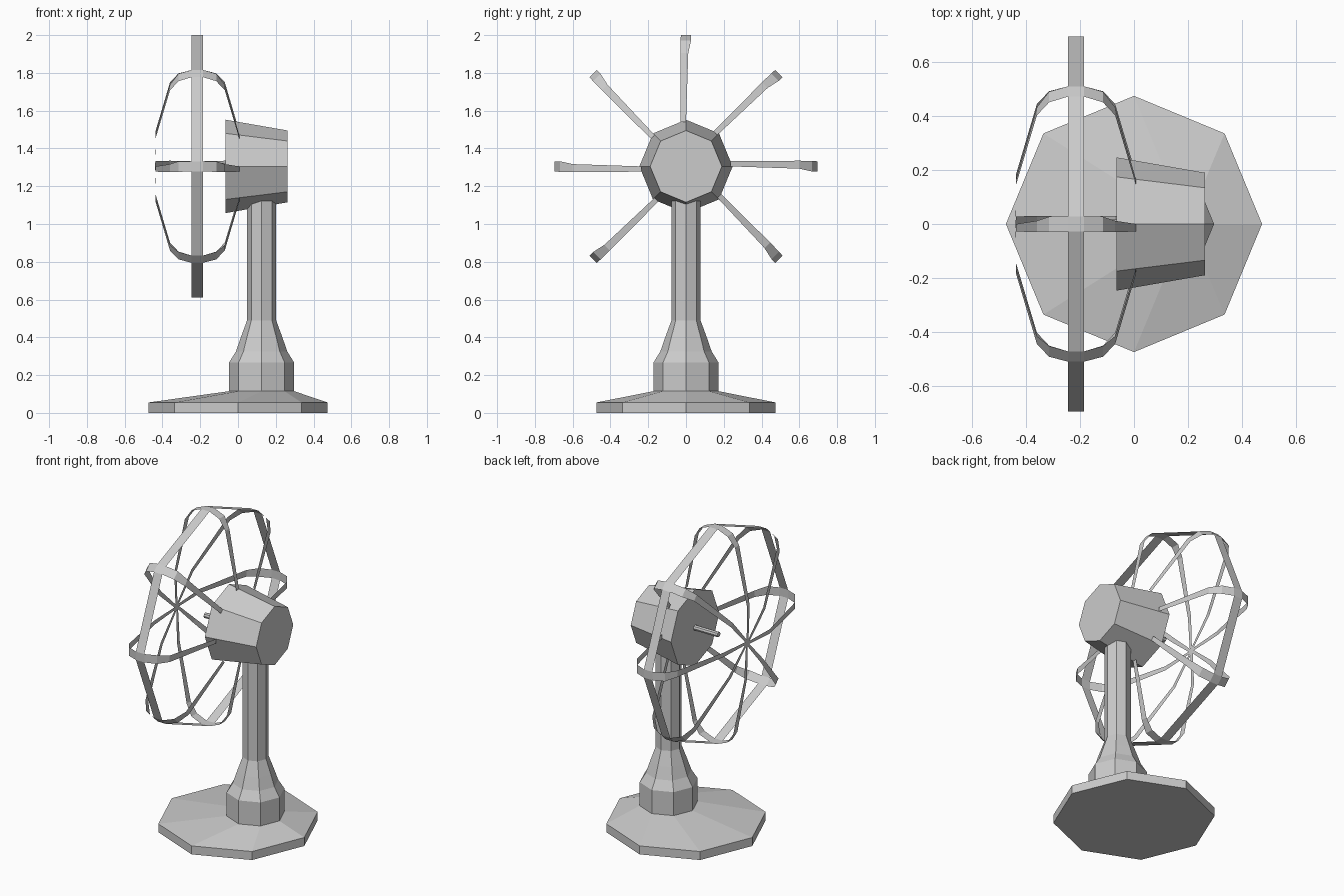
import bpy, bmesh, math
from mathutils import Vector

cube = bpy.data.objects.get("Cube")
if cube:
    bpy.data.objects.remove(cube, do_unlink=True)

grey = bpy.data.materials.new("plain grey")
grey.use_nodes = True
grey.diffuse_color = (0.6, 0.6, 0.6, 1)
grey.node_tree.nodes["Principled BSDF"].inputs["Base Color"].default_value = grey.diffuse_color

SIDES = 8
AXIS_Z = 1.305      # height of the fan axle
CAGE_X = -0.215     # middle of the cage


def finish(bm, name, solid=True):
    if solid:
        bmesh.ops.recalc_face_normals(bm, faces=bm.faces)
    mesh = bpy.data.meshes.new(name)
    bm.to_mesh(mesh)
    bm.free()
    mesh.materials.append(grey)
    obj = bpy.data.objects.new(name, mesh)
    bpy.context.collection.objects.link(obj)
    return obj


def loft(name, rings, axis, sides=SIDES):
    """Closed solid through rings of (centre, radius) around the z or x axis."""
    bm = bmesh.new()
    loops = []
    for centre, radius in rings:
        loop = []
        for i in range(sides):
            a = math.tau * i / sides
            c, s = radius * math.cos(a), radius * math.sin(a)
            offset = (c, s, 0) if axis == "z" else (0, c, s)
            loop.append(bm.verts.new(Vector(centre) + Vector(offset)))
        loops.append(loop)
    for low, high in zip(loops, loops[1:]):
        for i in range(sides):
            j = (i + 1) % sides
            bm.faces.new((low[i], low[j], high[j], high[i]))
    bm.faces.new(loops[0])
    bm.faces.new(loops[-1])
    return finish(bm, name)


# Base plate sloping up to the offset column foot
POLE_X = 0.125
loft("base", [((0, 0, 0), 0.475), ((0, 0, 0.055), 0.475),
              ((POLE_X, 0, 0.115), 0.172)], "z")

# Stepped collar and column
column = [(0.11, 0.172), (0.267, 0.172), (0.325, 0.136),
          (0.4, 0.11), (0.49, 0.077), (1.18, 0.077)]
loft("column", [((POLE_X, 0, z), r) for z, r in column], "z")

# Tapered motor housing and its axle
loft("motor_housing", [((-0.065, 0, AXIS_Z), 0.247), ((0.263, 0, AXIS_Z), 0.19)], "x")
loft("axle", [((-0.235, 0, AXIS_Z), 0.017), ((-0.06, 0, AXIS_Z), 0.017)], "x")

# Wire cage: thin ribs, with half profile of (distance from middle, radius, side edges)
half = [(0.03, 0.695, -0.027, 0.027), (0.1, 0.667, -0.027, 0.029),
        (0.145, 0.6, -0.012, 0.03), (0.222, 0.235, 0, 0.028), (0.224, 0, -0.006, 0.012)]
profile = [(-d, *rest) for d, *rest in reversed(half)] + half[:-1]

bm = bmesh.new()
ends = []
for k in range(SIDES):
    a = math.tau * k / SIDES
    out = Vector((0, math.sin(a), math.cos(a)))
    side = Vector((0, -math.cos(a), math.sin(a)))
    rows = []
    for d, r, low, high in profile:
        point = Vector((CAGE_X + d, 0, AXIS_Z)) + out * r
        rows.append([bm.verts.new(point + side * t) for t in (low, high)])
    for p, q in zip(rows, rows[1:]):
        bm.faces.new((p[0], p[1], q[1], q[0]))
    crest = len(half) - 1
    ends.append((rows[crest], rows[crest + 1]))

# Flat rim strips joining the rib crests
for k in range(SIDES):
    (p, q), (n, m) = ends[k], ends[(k + 1) % SIDES]
    bm.faces.new((n[1], p[0], q[0], m[1]))
finish(bm, "cage", solid=False).data.update()
